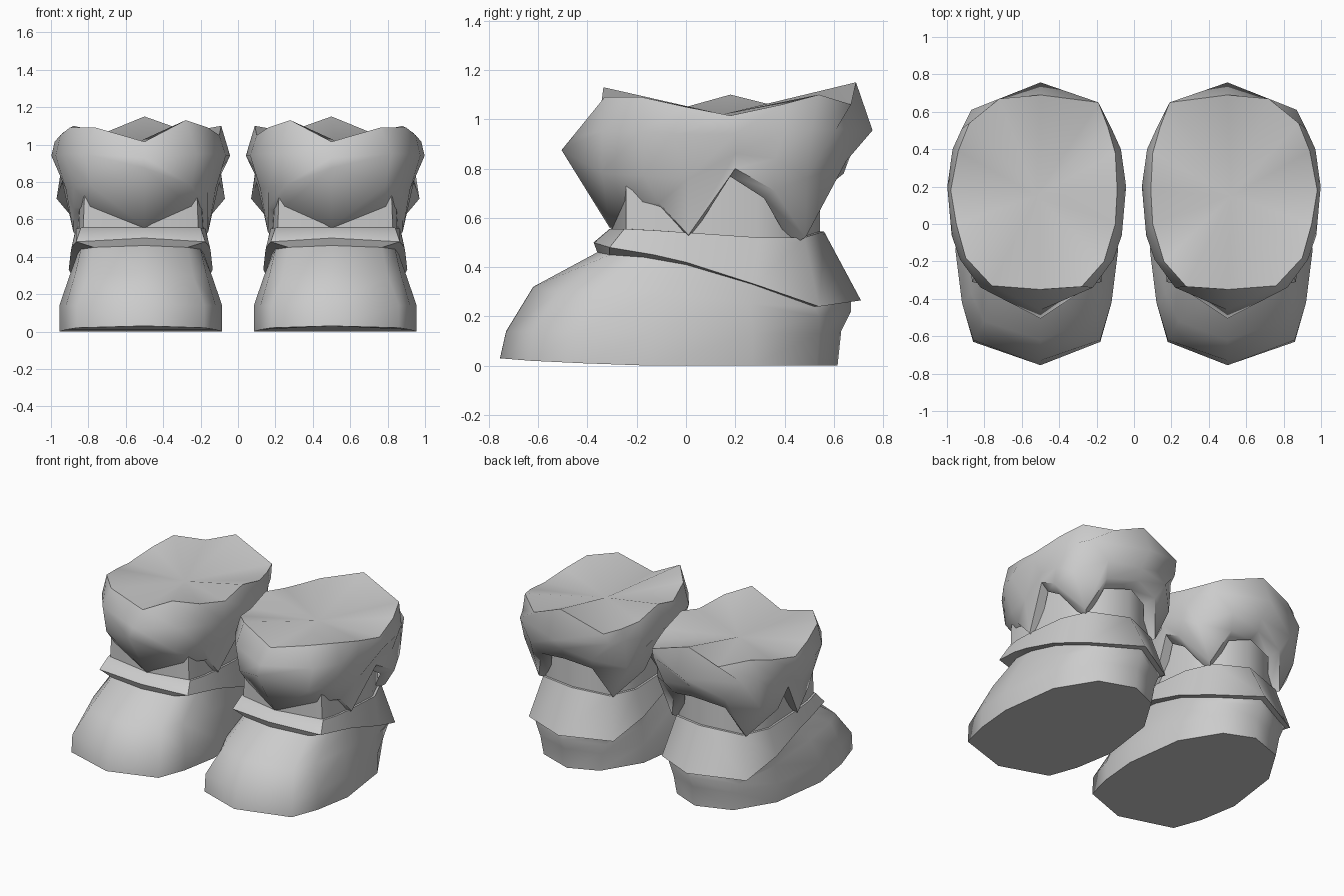
import bpy
import bmesh
import math

default_cube = bpy.data.objects.get("Cube")
if default_cube:
    bpy.data.objects.remove(default_cube, do_unlink=True)

BOOT_CENTRE = 0.52
RIDGE_SHIFT = -0.02  # toe and heel points sit slightly toward the inner side

# One plain material for the whole pair
grey = bpy.data.materials.new("plain grey")
grey.use_nodes = True
colour = (0.6, 0.6, 0.6, 1)
grey.diffuse_color = colour
grey.node_tree.nodes["Principled BSDF"].inputs["Base Color"].default_value = colour


def full_ring(half, inner_half=None):
    """Close a half outline (half width, y, z), listed from front to back."""
    outer = [(w or RIDGE_SHIFT, y, z) for w, y, z in half]
    inner_points = inner_half or half[1:-1]
    return outer + [(-w, y, z) for w, y, z in reversed(inner_points)]


def loft(name, rings, cap_start=False, cap_end=None, sharp_angle=60):
    """Skin a stack of rings, mirror it for the other boot and shade it."""
    mesh = bpy.data.meshes.new(name)
    bm = bmesh.new()
    loops = [[bm.verts.new((BOOT_CENTRE + x, y, z)) for x, y, z in ring]
             for ring in rings]
    count = len(loops[0])
    for lower, upper in zip(loops, loops[1:]):
        for i in range(count):
            j = (i + 1) % count
            bm.faces.new((lower[i], lower[j], upper[j], upper[i]))
    if cap_start:
        bm.faces.new(list(reversed(loops[0])))
    if cap_end:
        x, y, z = cap_end
        middle = bm.verts.new((BOOT_CENTRE + x, y, z))
        for i in range(count):
            bm.faces.new((loops[-1][i], loops[-1][(i + 1) % count], middle))
    bmesh.ops.recalc_face_normals(bm, faces=bm.faces)
    bm.to_mesh(mesh)
    bm.free()
    mesh.materials.append(grey)
    obj = bpy.data.objects.new(name, mesh)
    bpy.context.collection.objects.link(obj)
    obj.modifiers.new("other boot", "MIRROR").use_mirror_merge = False
    bpy.ops.object.select_all(action="DESELECT")
    obj.select_set(True)
    bpy.context.view_layer.objects.active = obj
    bpy.ops.object.shade_smooth_by_angle(angle=math.radians(sharp_angle))
    return obj


# Foot: flat sole, bulging sides and a sloping instep
sole = [(0, -.755, .03), (.34, -.63, .02), (.4, -.42, .01), (.435, -.14, 0),
        (.38, .27, 0), (.22, .53, 0), (0, .615, 0)]
welt = [(0, -.73, .14), (.34, -.62, .14), (.4, -.42, .14), (.435, -.14, .14),
        (.38, .27, .13), (.24, .54, .13), (0, .63, .14)]
toe_top = [(0, -.62, .32), (.28, -.52, .3), (.35, -.37, .31), (.38, -.1, .3),
           (.36, .26, .25), (.27, .54, .2), (0, .67, .22)]
instep = [(0, -.36, .46), (.25, -.31, .45), (.32, -.17, .44), (.34, 0, .41),
          (.35, .27, .33), (.3, .52, .24), (0, .67, .26)]
loft("foot", [full_ring(r) for r in (sole, welt, toe_top, instep)],
     cap_start=True)

# Ankle band: flared skirt, square in front and dropping low at the heel
band_hem = [(0, -.375, .5), (.345, -.31, .48), (.37, -.13, .45), (.375, 0, .42),
            (.385, .28, .33), (.33, .54, .24), (0, .71, .265)]
band_top = [(0, -.31, .555), (.32, -.25, .555), (.345, -.14, .55),
            (.35, .01, .54), (.34, .3, .52), (.26, .48, .52), (0, .56, .545)]
shaft_base = [(w * .96, y * .97, z) for w, y, z in band_top]
loft("ankle_band", [full_ring(r) for r in
                    (instep, band_hem, band_top, shaft_base)], sharp_angle=50)

# Shaft: tucked up inside the cuff
shaft_top = [(w * .96, y, .9) for w, y, z in shaft_base]
loft("shaft", [full_ring(r) for r in (shaft_base, shaft_top)])

# Cuff: zigzag hem with a turned-in edge, wide bulge and peaked rim
hem = [(0, -.31, .56), (.27, -.25, .67), (.36, -.11, .66), (.36, .01, .53),
       (.42, .2, .8), (.45, .36, .71), (.29, .485, .52), (.2, .59, .74),
       (0, .64, .78)]
hem_inside = [(w * .82, y * .88, z - .03) for w, y, z in hem]
bulge = [(0, -.505, .875), (.27, -.34, .78), (.36, -.17, .77), (.4, .01, .76),
         (.425, .2, .86), (.43, .36, .84), (.4, .49, .76), (.24, .65, .83),
         (0, .67, .86)]
brim = [(0, -.46, .93), (.3, -.34, .95), (.41, -.19, .95), (.455, -.06, .94),
        (.478, .2, .94), (.45, .4, .95), (.4, .51, .96), (.35, .61, .96),
        (0, .757, .955)]
rim = [(0, -.35, 1.015), (.24, -.33, 1.09), (.38, -.18, 1.09), (.43, 0, 1.05),
       (.46, .18, 1.015), (.42, .39, 1.06), (.36, .54, 1.1), (.2, .67, 1.06),
       (0, .69, 1.15)]
rim_inner = [(.24, -.335, 1.13), (.36, -.2, 1.09), (.42, 0, 1.05),
             (.43, .18, 1.1), (.42, .38, 1.05), (.38, .52, 1.04),
             (.33, .65, 1.04)]
cuff_rings = [full_ring(r) for r in (hem_inside, hem, bulge, brim)]
cuff_rings.append(full_ring(rim, rim_inner))
loft("cuff", cuff_rings, cap_end=(0, .15, 1.02))
